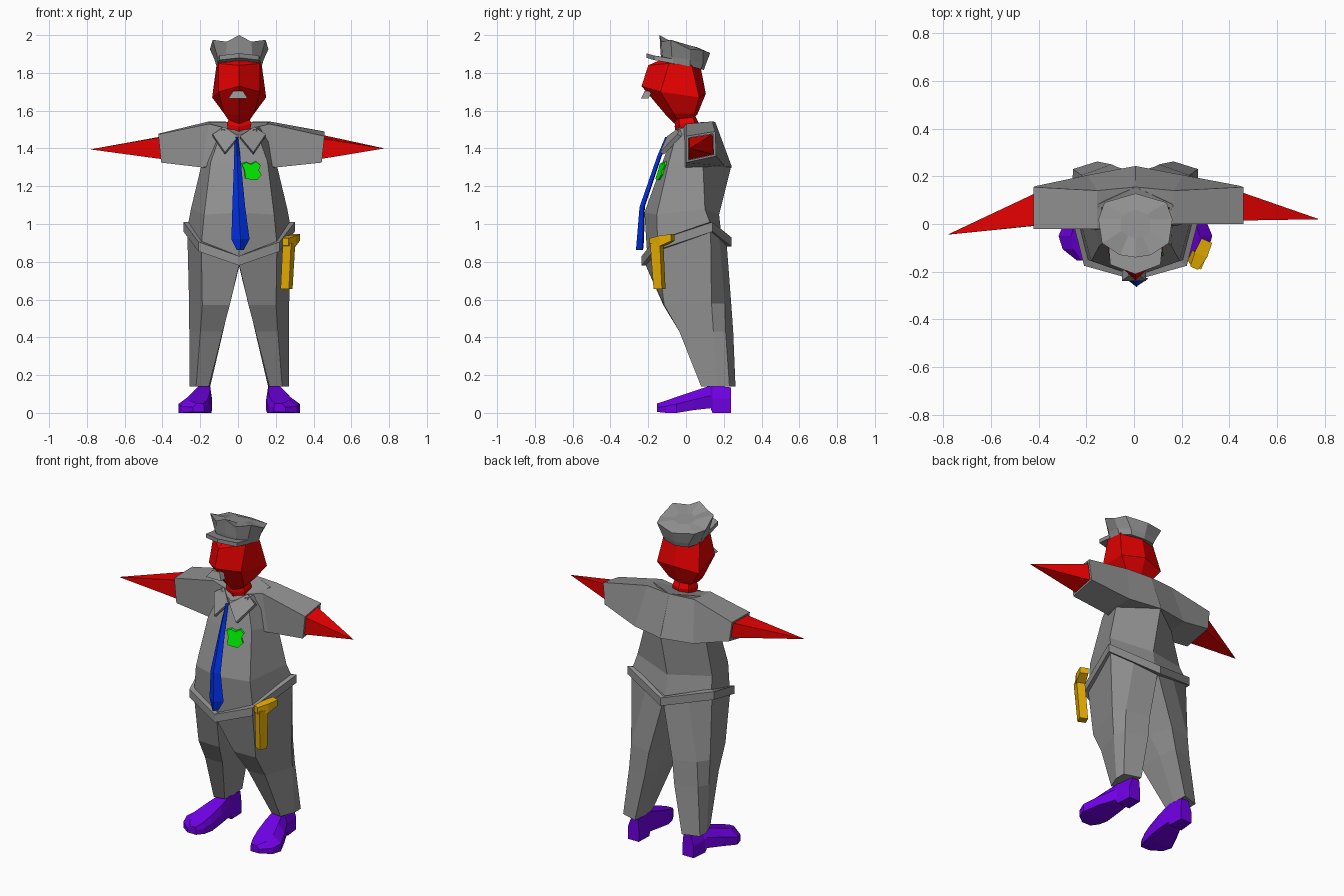
import bpy, bmesh, math
from mathutils import Vector

OFF = 0.006  # small sideways shift of the figure


def mat(name, rgb):
    m = bpy.data.materials.new(name)
    m.diffuse_color = (*rgb, 1)
    return m


GREY = mat("uniform_grey", (0.28, 0.28, 0.28))
RED = mat("skin_red", (0.83, 0.0, 0.0))
PURPLE = mat("shoe_purple", (0.17, 0.0, 0.83))
BLUE = mat("tie_blue", (0.0, 0.03, 0.8))
GREEN = mat("badge_green", (0.0, 0.8, 0.0))
YELLOW = mat("baton_yellow", (0.8, 0.42, 0.0))


def loft(name, rings, material, caps=True, closed=False):
    """Skin a list of equal-sized point rings."""
    bm = bmesh.new()
    vs = [[bm.verts.new(p) for p in r] for r in rings]
    n = len(rings[0])
    pairs = list(zip(vs, vs[1:])) + ([(vs[-1], vs[0])] if closed else [])
    for a, b in pairs:
        for i in range(n):
            j = (i + 1) % n
            bm.faces.new((a[i], a[j], b[j], b[i]))
    if caps and not closed:
        for r in (vs[0], vs[-1]):
            bm.faces.new(r)
    bmesh.ops.remove_doubles(bm, verts=bm.verts, dist=1e-4)
    bmesh.ops.recalc_face_normals(bm, faces=bm.faces)
    me = bpy.data.meshes.new(name)
    bm.to_mesh(me)
    bm.free()
    me.materials.append(material)
    ob = bpy.data.objects.new(name, me)
    bpy.context.collection.objects.link(ob)
    return ob


def ring(*half):
    """Mirror a half outline (front centre ... back centre) to a full ring."""
    full = list(half) + [(-x, y, z) for x, y, z in reversed(half[1:-1])]
    return [Vector((x + OFF, y, z)) for x, y, z in full]


def side(pts, s):
    return [Vector((s * x + OFF, y, z)) for x, y, z in pts]


def prism(name, pts, offset, material):
    pts = [Vector(p) for p in pts]
    return loft(name, [pts, [p + Vector(offset) for p in pts]], material)


def scaled(pts, k, shift=(0, 0, 0)):
    c = sum(pts, Vector()) / len(pts)
    return [c + (p - c) * k + Vector(shift) for p in pts]


# Shirt body
loft("shirt", [
    ring((0, -.205, .83), (.20, -.15, .89), (.27, .13, 1.0), (0, .19, .92)),
    ring((0, -.22, 1.06), (.185, -.155, 1.05), (.255, .10, 1.08), (0, .175, 1.05)),
    ring((0, -.13, 1.31), (.15, -.09, 1.33), (.20, .09, 1.31), (0, .24, 1.31)),
    ring((0, -.075, 1.47), (.09, -.045, 1.50), (.16, .08, 1.54), (0, .155, 1.54)),
], GREY)

# Belt: a band that dips at the front and back
belt = [(0, -.235, .805), (.215, -.175, .88), (.295, .14, .985), (0, .24, .905)]


def belt_ring(k, dz):
    return ring(*[(x * k, y * k, z + dz) for x, y, z in belt])


loft("belt", [belt_ring(1, -.025), belt_ring(1, .025),
              belt_ring(.88, .025), belt_ring(.88, -.025)], GREY, closed=True)

for s, tag in ((1, "right"), (-1, "left")):
    # Trouser legs
    loft("trouser_leg_" + tag, [
        side([(0, -.215, .785), (.20, -.155, .875), (.275, .13, .98),
              (.14, .175, .94), (0, .215, .90), (0, .02, .775)], s),
        side([(.05, -.12, .57), (.195, -.115, .57), (.265, .135, .58),
              (.225, .205, .58), (.08, .24, .57), (.053, .08, .57)], s),
        side([(.087, -.035, .43), (.205, -.035, .43), (.264, .145, .43),
              (.235, .21, .43), (.10, .25, .43), (.085, .13, .43)], s),
        side([(.160, .09, .14), (.228, .08, .14), (.263, .165, .14),
              (.262, .23, .14), (.16, .262, .14), (.153, .17, .14)], s),
    ], GREY)

    # Shoes: narrow heel, raised arch, straight inner side, toe cut on the outside
    rings = []
    for y, xi, xo, z0, z1 in ((.238, .15, .225, 0, .135), (.14, .147, .235, 0, .145),
                              (.13, .147, .24, .025, .145), (.04, .143, .285, .015, .115),
                              (-.05, .148, .322, 0, .085), (-.105, .16, .305, 0, .065),
                              (-.153, .185, .245, .005, .05)):
        zm, w = z0 + (z1 - z0) * .55, xo - xi
        rings.append(side([(xi, y, z0), (xo, y, z0), (xo, y, zm),
                           (xo - w * .3, y, z1), (xi + w * .08, y, z1), (xi, y, zm)], s))
    loft("shoe_" + tag, rings, PURPLE)

    # Short sleeves with open cuffs
    cx, dy, zf, zb = (.452, 0, 1.465, 1.49) if s > 0 else (.428, -.02, 1.475, 1.478)
    cuff = side([(cx, dy, zf), (cx, .155, zb),
                 (cx - .015, .16, 1.36), (cx - .015, dy, 1.325)], s)
    lip = scaled(cuff, .84)
    loft("sleeve_" + tag, [
        side([(0, -.03, 1.49), (0, .155, 1.54), (0, .243, 1.30), (0, -.05, 1.31)], s),
        side([(.16, dy, 1.53), (.16, .14, 1.543), (.20, .205, 1.305), (.20, dy, 1.30)], s),
        cuff, lip, scaled(lip, 1, (-s * .08, 0, 0)),
    ], GREY)

    # Arms tapering to a point
    tip = Vector((.776, .02, 1.40)) if s > 0 else Vector((-.782, -.045, 1.395))
    base = scaled(cuff, .82, (-s * .03, 0, 0))
    loft("arm_" + tag, [base, [tip + (p - tip) * .004 for p in base]], RED)

    # Collar flaps
    prism("collar_" + tag,
          side([(.004, -.10, 1.465), (.075, -.138, 1.38), (.14, -.045, 1.475),
                (.08, -.03, 1.515)], s), (0, .02, -.012), GREY)

# Neck
loft("neck", [
    ring((0, -.05, 1.46), (.055, -.03, 1.48), (.055, .04, 1.49), (0, .06, 1.49)),
    ring((0, -.06, 1.515), (.065, -.035, 1.53), (.055, .045, 1.54), (0, .065, 1.54)),
    ring((0, -.05, 1.58), (.045, -.04, 1.58), (.045, .03, 1.58), (0, .045, 1.58)),
], RED)

# Head
loft("head", [
    ring((0, -.06, 1.53), (.06, -.05, 1.555), (.055, .03, 1.565), (0, .05, 1.57)),
    ring((0, -.105, 1.575), (.08, -.065, 1.585), (.08, .045, 1.585), (0, .06, 1.58)),
    ring((0, -.235, 1.73), (.11, -.135, 1.70), (.143, .07, 1.67), (0, .105, 1.69)),
    ring((0, -.20, 1.84), (.11, -.09, 1.85), (.12, .03, 1.84), (0, .075, 1.84)),
    ring((0, -.11, 1.88), (.07, -.08, 1.88), (.07, .02, 1.87), (0, .05, 1.86)),
], RED)

# Moustache
prism("moustache", [(-.03 + OFF, -.218, 1.705), (.02 + OFF, -.218, 1.705),
                    (.045 + OFF, -.238, 1.665), (-.057 + OFF, -.238, 1.665)],
      (0, .04, 0), GREY)

# Cap: tilted band flaring to a peaked crown
loft("cap", [
    ring((0, -.13, 1.862), (.07, -.12, 1.858), (.11, -.07, 1.85),
         (.12, .02, 1.835), (.08, .08, 1.82), (0, .095, 1.815)),
    ring((0, -.135, 1.905), (.07, -.125, 1.895), (.115, -.075, 1.885),
         (.13, .02, 1.87), (.09, .09, 1.85), (0, .105, 1.845)),
    ring((0, -.14, 2.0), (.065, -.13, 1.965), (.14, -.08, 1.975),
         (.155, .02, 1.925), (.13, .09, 1.92), (0, .128, 1.905)),
    ring((0, -.06, 1.955), (.03, -.05, 1.95), (.06, -.03, 1.95),
         (.06, .02, 1.945), (.05, .04, 1.94), (0, .06, 1.935)),
], GREY)
prism("cap_visor", ring((0, -.21, 1.88), (.105, -.17, 1.868),
                        (.115, -.07, 1.85), (0, -.05, 1.85)), (0, 0, .024), GREY)

# Tie: narrow at the collar, widening, with a ridge down the front
loft("tie", [
    [(x0 - w, y + t, z), (x0, y - .01, z), (x0 + w, y + t, z), (x0, y + t + .006, z)]
    for x0, w, y, t, z in ((-.008, .008, -.10, .008, 1.46), (-.004, .016, -.142, .008, 1.36),
                           (.004, .034, -.236, .012, 1.09), (.013, .048, -.25, .022, .92),
                           (.012, .018, -.255, .022, .862))
], BLUE)

# Shield badge lying on the sloping chest
outline = [(.02, 1.315), (.045, 1.325), (.07, 1.315), (.095, 1.33), (.12, 1.31),
           (.11, 1.285), (.125, 1.26), (.10, 1.232), (.07, 1.235), (.04, 1.24), (.035, 1.285)]
prism("badge", [(x, -.175 + (z - 1.235) * .36 + x * .28, z) for x, z in outline],
      (-.006, .028, .008), GREEN)

# Baton hanging from the belt
u, v = Vector((.40, .92, 0)), Vector((.92, -.40, 0))


def box_ring(c, a, b):
    c = Vector(c)
    return [c + u * a + v * b, c - u * a + v * b, c - u * a - v * b, c + u * a - v * b]


loft("baton_shaft", [box_ring((.257, -.14, .655), .024, .024),
                     box_ring((.270, -.155, .90), .028, .024)], YELLOW)
loft("baton_handle", [
    [Vector(c) + v * b + Vector((0, 0, z)) for b, z in ((k, -h), (k, h), (-k, h), (-k, -h))]
    for c, k, h in (((.252, -.185, .905), .018, .02), ((.28, -.13, .91), .028, .028),
                    ((.305, -.070, .928), .024, .018))
], YELLOW)
